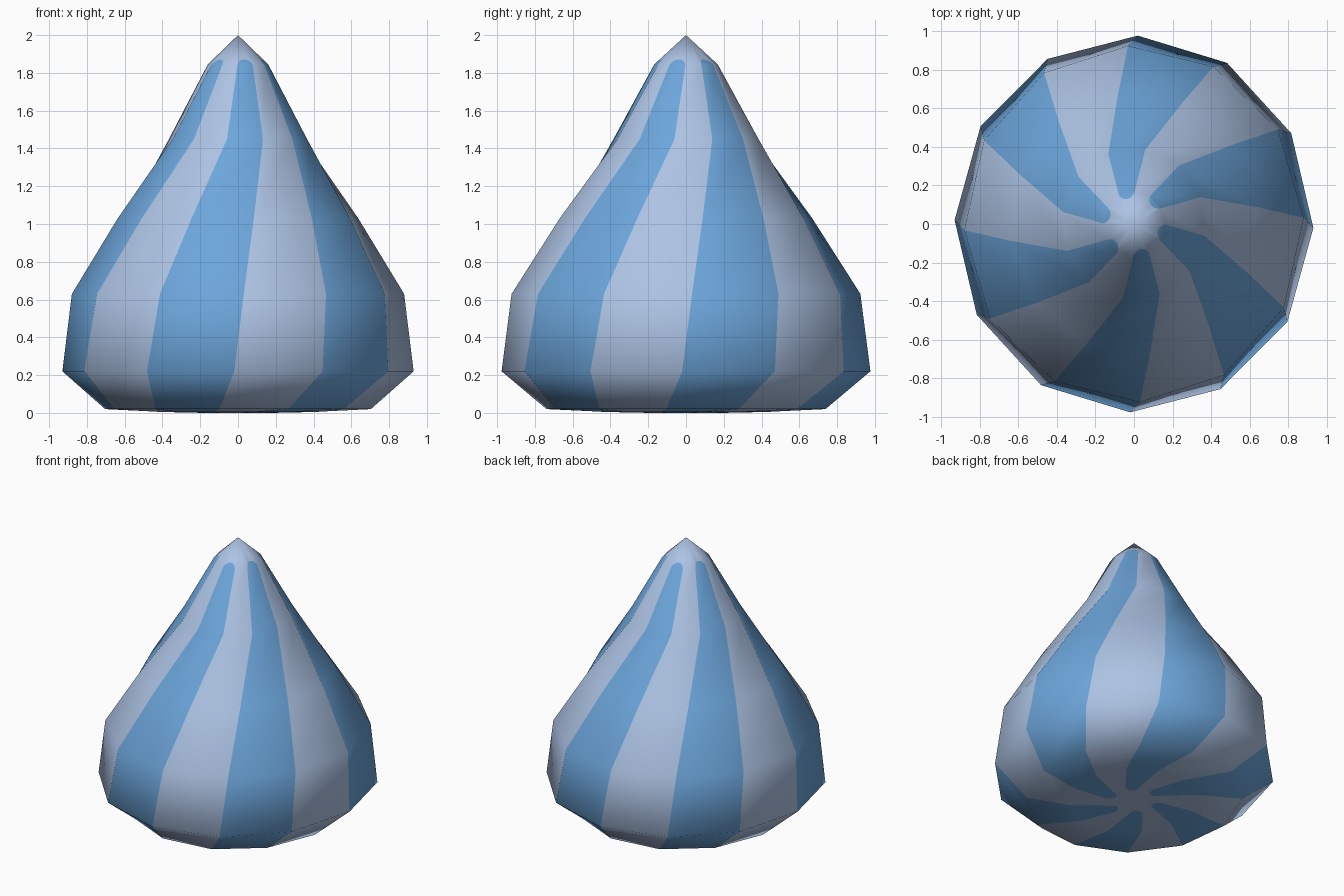
import bpy, bmesh, math
from mathutils import Vector

if "Cube" in bpy.data.objects:
    bpy.data.objects.remove(bpy.data.objects["Cube"])

SIDES, Y_STRETCH = 12, 1.05
# (radius, height, twist in degrees) from the underside up to the tip
RINGS = [(0.18, 0.0, -30), (0.42, 0.005, -18), (0.71, 0.02, -8),
         (0.93, 0.22, -1.2), (0.88, 0.63, 2), (0.642, 1.03, 7.5),
         (0.37, 1.45, 21), (0.16, 1.845, 29)]


def flat_material(name, rgb):
    m = bpy.data.materials.new(name)
    m.diffuse_color = (*rgb, 1.0)
    m.use_nodes = True
    m.node_tree.nodes["Principled BSDF"].inputs["Base Color"].default_value = m.diffuse_color
    return m


bm = bmesh.new()


def ring(radius, z, twist):
    angles = [math.radians(360 / SIDES * i + twist) for i in range(SIDES)]
    return [bm.verts.new((radius * math.cos(a), radius * Y_STRETCH * math.sin(a), z))
            for a in angles]


def face(verts, colour, flip=False):
    f = bm.faces.new(verts[::-1] if flip else verts)
    f.material_index = colour
    f.smooth = True


def cap(loop, pole_z, reach, flip):
    """Pale fan to the pole; each stripe ends in a small rounded tip."""
    pole = bm.verts.new((0, 0, pole_z))
    for j in range(SIDES):
        a, b = loop[j], loop[(j + 1) % SIDES]
        if j % 2:
            face([a, b, pole], 0, flip)
            continue
        arc = []
        for s in (0.12, 0.3, 0.5, 0.7, 0.88):
            p = a.co.lerp(b.co, s)
            lift = reach * math.sqrt(1 - (2 * s - 1) ** 2)
            arc.append(bm.verts.new(p.lerp(pole.co, lift)))
        face([a, b] + arc[::-1], 1, flip)
        edge = [a] + arc + [b]
        for p, q in zip(edge, edge[1:]):
            face([p, q, pole], 0, flip)


# Twisted body with alternating stripe columns
loops = [ring(*r) for r in RINGS]
for low, high in zip(loops, loops[1:]):
    for j in range(SIDES):
        k = (j + 1) % SIDES
        face([low[j], low[k], high[k], high[j]], 1 - j % 2)

# Pale tip and underside centre
cap(loops[-1], 2.0, 0.17, False)
cap(loops[0], 0.0, 0.25, True)

mesh = bpy.data.meshes.new("striped_drop")
bm.to_mesh(mesh)
bm.free()
mesh.materials.append(flat_material("pale blue", (0.42, 0.55, 0.78)))
mesh.materials.append(flat_material("stripe blue", (0.15, 0.38, 0.71)))
drop = bpy.data.objects.new("striped_drop", mesh)
bpy.context.collection.objects.link(drop)
